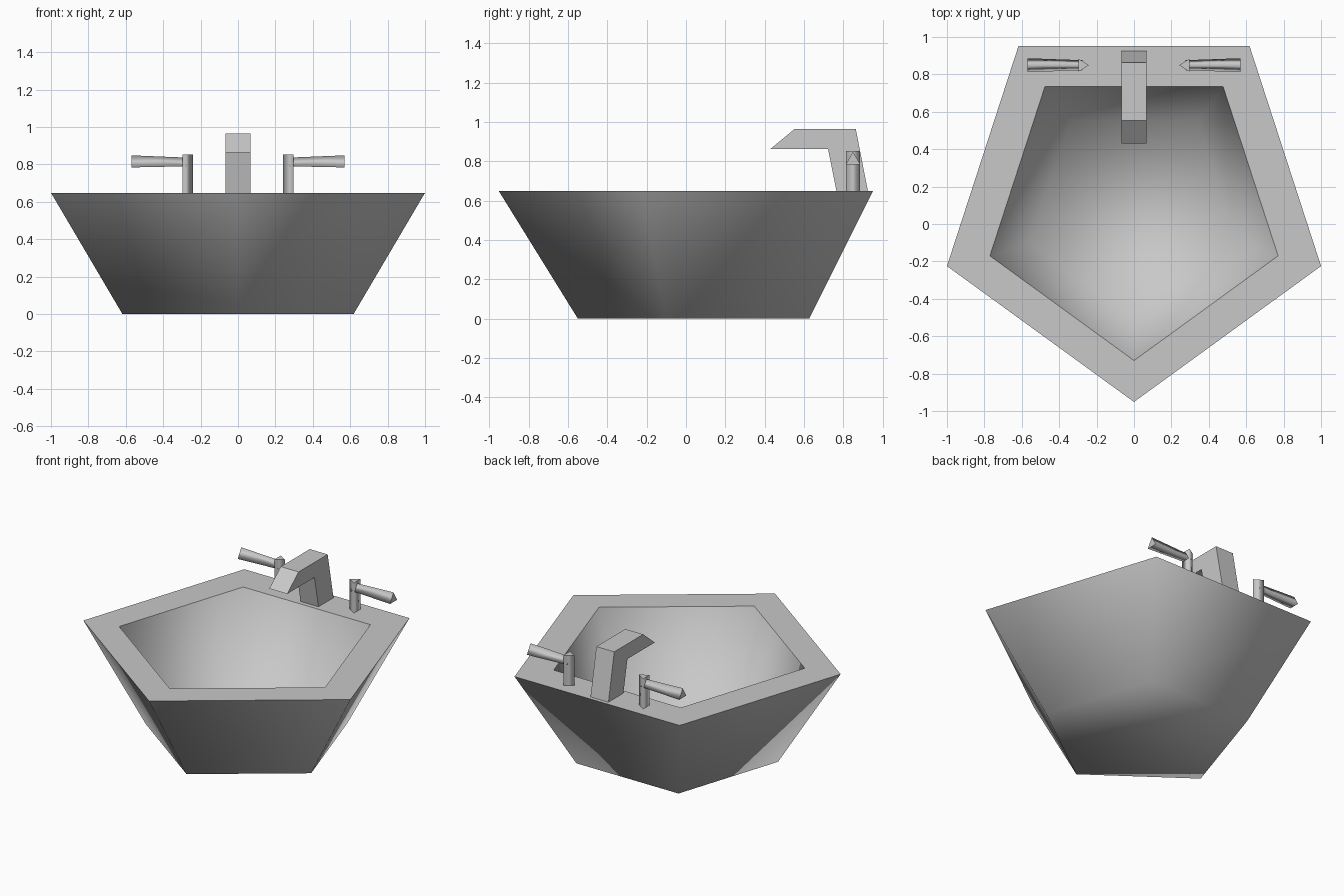
import bpy
import bmesh
from math import sin, cos, pi

if "Cube" in bpy.data.objects:
    bpy.data.objects.remove(bpy.data.objects["Cube"])

grey = bpy.data.materials.new("light grey")
grey.use_nodes = True
colour = (0.58, 0.58, 0.58, 1)
grey.diffuse_color = colour
grey.node_tree.nodes["Principled BSDF"].inputs["Base Color"].default_value = colour


def loft(name, rings, flat=()):
    """Join matching rings and cap both ends; bands or caps in flat stay flat."""
    bm = bmesh.new()
    loops = [[bm.verts.new(p) for p in ring] for ring in rings]
    for band, (a, b) in enumerate(zip(loops, loops[1:])):
        for i in range(len(a)):
            j = (i + 1) % len(a)
            face = bm.faces.new((a[i], a[j], b[j], b[i]))
            face.smooth = band not in flat
    for loop in (loops[0], loops[-1]):
        bm.faces.new(loop).smooth = "caps" not in flat
    bmesh.ops.recalc_face_normals(bm, faces=bm.faces)
    mesh = bpy.data.meshes.new(name)
    bm.to_mesh(mesh)
    bm.free()
    mesh.materials.append(grey)
    obj = bpy.data.objects.new(name, mesh)
    bpy.context.collection.objects.link(obj)
    return obj


def pentagon(radius, y, z):
    angles = [2 * pi * k / 5 - pi / 2 for k in range(5)]
    return [(radius * cos(a), y + radius * sin(a), z) for a in angles]


RIM = 0.648

# Basin: underside, flared walls, flat rim and softly shaded hollow
loft("basin", [
    pentagon(0.65, 0.1, 0),
    pentagon(1.0515, 0.1, RIM),
    pentagon(0.81, 0.08, RIM),
    pentagon(0.58, 0.08, 0.1),
], flat=(1,))

# Spout: bent side profile extruded across the width
profile = [(0.765, RIM), (0.722, 0.863), (0.43, 0.863),
           (0.553, 0.965), (0.863, 0.965), (0.925, RIM)]
loft("spout", [[(x, y, z) for y, z in profile] for x in (-0.067, 0.067)],
     flat=(0, "caps"))

# Taps: three-sided posts with outward levers
TAP_Y = 0.849
turns = [2 * pi * k / 3 for k in range(3)]
for side, label in ((-1, "right"), (1, "left")):
    loft(label + "_tap_post", [
        [(side * (0.279 - 0.038 * cos(a)), TAP_Y + 0.041 * sin(a), z) for a in turns]
        for z in (RIM, 0.852)
    ], flat=("caps",))
    loft(label + "_tap_lever", [
        [(side * x, TAP_Y + r * sin(a), 0.805 + r * cos(a)) for a in turns]
        for x, r in ((0.275, 0.031), (0.57, 0.043))
    ], flat=("caps",))
